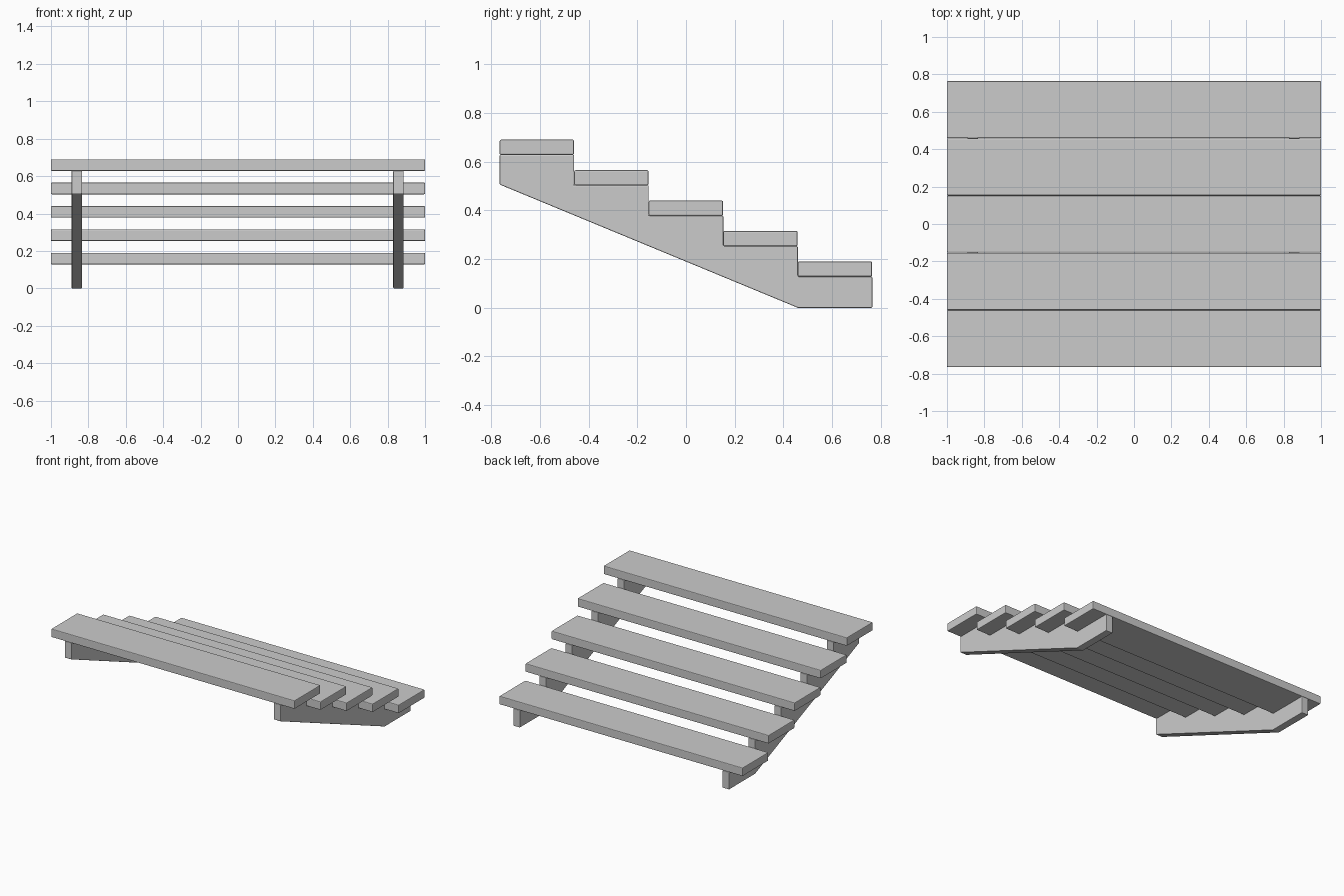
import bpy, bmesh

if "Cube" in bpy.data.objects:
    bpy.data.objects.remove(bpy.data.objects["Cube"])

STEPS, DEPTH, RISE = 5, 0.306, 0.125
THICK, FRONT = 0.062, -0.765
TOP = 0.69


def prism(name, profile, x0, x1, bevel):
    """Extrude a closed (y, z) profile along x and soften its edges."""
    bm = bmesh.new()
    face = bm.faces.new([bm.verts.new((x0, y, z)) for y, z in profile])
    ext = bmesh.ops.extrude_face_region(bm, geom=[face])
    moved = [g for g in ext["geom"] if isinstance(g, bmesh.types.BMVert)]
    bmesh.ops.translate(bm, verts=moved, vec=(x1 - x0, 0, 0))
    bmesh.ops.recalc_face_normals(bm, faces=bm.faces[:])
    mesh = bpy.data.meshes.new(name)
    bm.to_mesh(mesh)
    bm.free()
    obj = bpy.data.objects.new(name, mesh)
    bpy.context.collection.objects.link(obj)
    mod = obj.modifiers.new("soft_edges", "BEVEL")
    mod.width, mod.segments, mod.limit_method = bevel, 2, "ANGLE"
    return obj


# Treads, descending from front to back
for i in range(STEPS):
    y0, z1 = FRONT + i * DEPTH, TOP - i * RISE
    y1, z0 = y0 + DEPTH - 0.001, z1 - THICK
    prism(f"tread_{i + 1}", [(y0, z0), (y1, z0), (y1, z1), (y0, z1)], -1, 1, 0.005)

# Notched side stringers: stepped top, sloping underside, flat foot
back = FRONT + STEPS * DEPTH
profile = [(FRONT, TOP - THICK - RISE + 0.003)]
for i in range(STEPS):
    z = TOP - THICK - i * RISE
    profile += [(FRONT + i * DEPTH, z), (FRONT + (i + 1) * DEPTH, z)]
profile += [(back, 0), (back - DEPTH, 0)]
for side, x in (("left", -0.862), ("right", 0.858)):
    prism(f"{side}_stringer", profile, x - 0.028, x + 0.028, 0.004)
